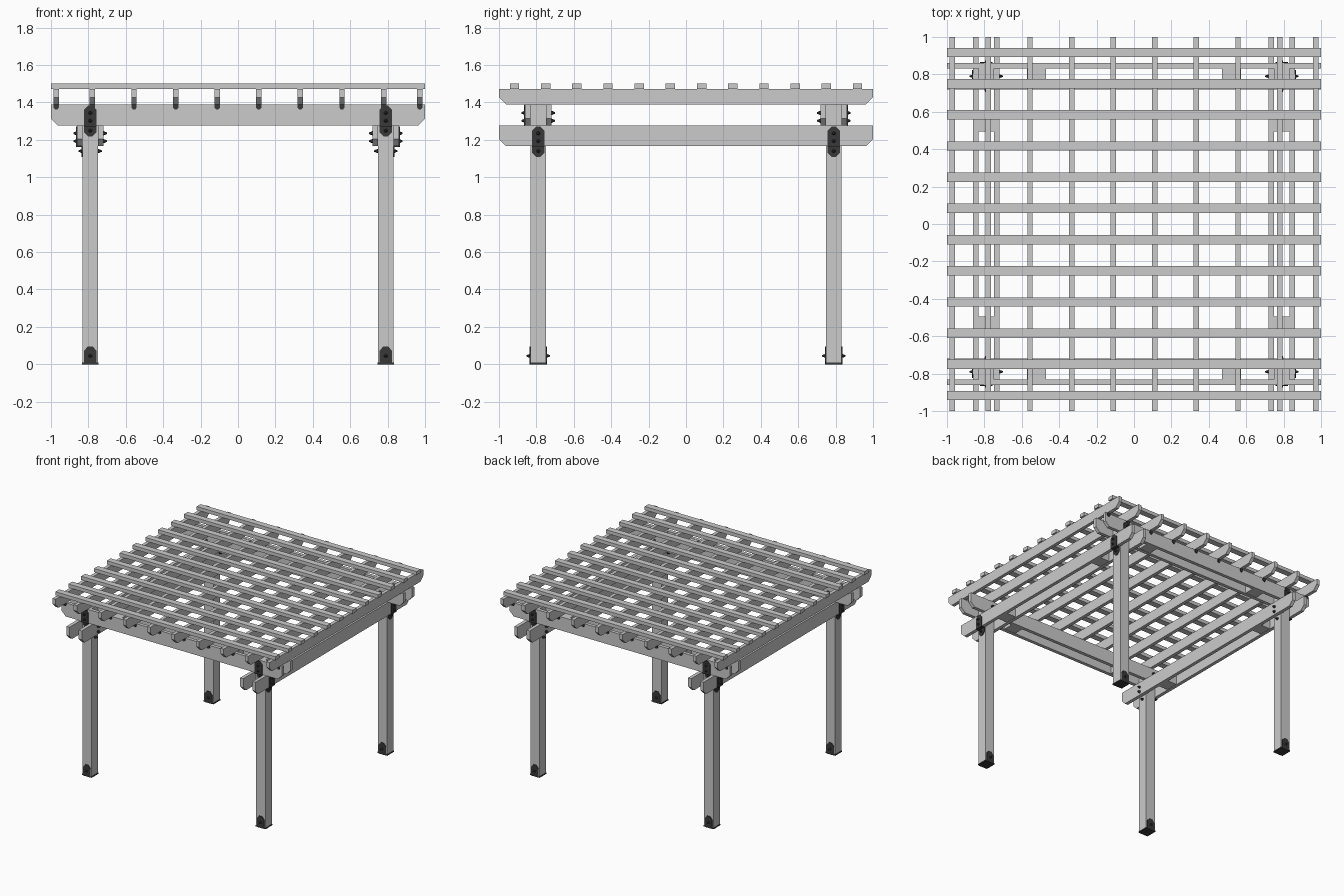
import bpy, bmesh, math
from mathutils import Matrix, Vector

if "Cube" in bpy.data.objects:
    bpy.data.objects.remove(bpy.data.objects["Cube"])

dark = bpy.data.materials.new("dark_metal")
dark.diffuse_color = (0.04, 0.04, 0.04, 1)
dark.use_nodes = True
dark.node_tree.nodes["Principled BSDF"].inputs["Base Color"].default_value = dark.diffuse_color


def finish(name, bm, mirror, mat):
    bmesh.ops.recalc_face_normals(bm, faces=bm.faces)
    me = bpy.data.meshes.new(name)
    bm.to_mesh(me)
    bm.free()
    ob = bpy.data.objects.new(name, me)
    bpy.context.collection.objects.link(ob)
    if mat:
        me.materials.append(mat)
    if any(mirror):
        m = ob.modifiers.new("mirror", 'MIRROR')
        m.use_axis = (mirror[0], mirror[1], False)
        m.use_mirror_merge = False
    return ob


def prism(name, pts, axis, a, b, mirror=(True, True), mat=None):
    """Extrude a (u, z) profile along x or y from a to b."""
    bm = bmesh.new()
    put = (lambda u, z, t: (t, u, z)) if axis == 'x' else (lambda u, z, t: (u, t, z))
    f = bm.faces.new([bm.verts.new(put(u, z, a)) for u, z in pts])
    ext = bmesh.ops.extrude_face_region(bm, geom=[f])
    verts = [v for v in ext['geom'] if isinstance(v, bmesh.types.BMVert)]
    bmesh.ops.translate(bm, vec=put(0, 0, b - a), verts=verts)
    return finish(name, bm, mirror, mat)


def rect(u0, u1, z0, z1):
    return [(u0, z0), (u1, z0), (u1, z1), (u0, z1)]


def timber(z0, z1, c):
    """Two-unit long board profile with lower corners cut off."""
    return [(-1 + c, z0), (1 - c, z0), (1, z0 + c), (1, z1), (-1, z1), (-1, z0 + c)]


def bolts(name, axis, places):
    """Tapered hexagonal bolt heads; places are (u, z, surface, direction)."""
    bm = bmesh.new()
    for u, z, s, d in places:
        n = Vector((d, 0, 0)) if axis == 'x' else Vector((0, d, 0))
        p = Vector((s, u, z)) if axis == 'x' else Vector((u, s, z))
        rot = n.to_track_quat('Z', 'Y').to_matrix().to_4x4()
        bmesh.ops.create_cone(bm, cap_ends=True, segments=6, radius1=0.012, radius2=0.004,
                              depth=0.02, matrix=Matrix.Translation(p + n * 0.01) @ rot)
    finish(name, bm, (True, True), dark)


P, H, T = 0.79, 0.042, 0.028          # post centre, half width, board thickness
LOW, MID, TOP, ROOF = 1.168, 1.277, 1.389, 1.473
IN, OUT = P - H - T, P + H + T        # faces of the doubled beams

# Posts
prism("post", rect(P - H, P + H, 0.008, TOP), 'x', P - H, P + H)

# Doubled beams: lower pair runs front to back, upper pair side to side
for label, a in (("inner", IN), ("outer", P + H)):
    prism("lower_beam_" + label, timber(LOW, MID, 0.036), 'x', a, a + T, (True, False))
    prism("upper_beam_" + label, timber(MID, TOP, 0.036), 'y', a, a + T, (False, True))

# Spacer blocks between the paired beams
prism("upper_spacer", rect(0.47, 0.573, MID + 0.002, TOP - 0.002), 'y', P - H, P + H)
prism("lower_spacer", rect(0.495, 0.6, LOW + 0.002, MID - 0.002), 'x', P - H, P + H)

# Rafters, each with a tie on the outer beam face
for i, x in enumerate((0.111, 0.333, 0.556, 0.779, 0.972)):
    prism(f"rafter_{i + 1}", timber(TOP, ROOF, 0.038), 'x', x - T / 2, x + T / 2, (True, False))
    tie = [(x - 0.014, TOP), (x - 0.014, 1.372), (x - 0.006, 1.362),
           (x + 0.006, 1.362), (x + 0.014, 1.372), (x + 0.014, TOP)]
    prism(f"rafter_tie_{i + 1}", tie, 'y', OUT, OUT + 0.006, mat=dark)

# Roof slats
for i in range(6):
    y = (i + 0.5) / 6
    prism(f"slat_{i + 1}", rect(y - 0.025, y + 0.025, ROOF, 1.502), 'x', -1, 1, (False, True))


# Beam brackets: stepped from the outer beam face down onto the post
def bracket(name, axis, z0, z1):
    w, c = 0.033, 0.022
    upper = [(P - w, z0), (P + w, z0), (P + w, z1 - 0.006 - c), (P + w - c, z1 - 0.006),
             (P - w + c, z1 - 0.006), (P - w, z1 - 0.006 - c)]
    zb = z0 - 0.06
    lower = [(P - w + c, zb), (P + w - c, zb), (P + w, zb + c), (P + w, z0),
             (P - w, z0), (P - w, zb + c)]
    prism(name + "_beam_plate", upper, axis, OUT, OUT + 0.005, mat=dark)
    prism(name + "_post_plate", lower, axis, P + H, P + H + 0.005, mat=dark)
    prism(name + "_step", rect(P - w, P + w, z0 - 0.005, z0), axis, P + H, OUT + 0.005, mat=dark)
    spots = []
    for z in (z0 + 0.025, z0 + 0.067):
        spots += [(P, z, OUT, 1), (P, z, IN, -1)]
    spots += [(P, z0 - 0.028, P + H, 1), (P, z0 - 0.028, P - H, -1)]
    bolts(name + "_bolts", axis, spots)


bracket("side_bracket", 'x', LOW, MID)
bracket("front_bracket", 'y', MID, TOP)

# Post feet: base plate, two upright plates and their bolts
prism("foot_base", rect(P - 0.045, P + 0.045, 0, 0.009), 'x', P - 0.045, P + 0.045, mat=dark)
plate = [(P - 0.033, 0), (P + 0.033, 0), (P + 0.033, 0.072), (P + 0.013, 0.096),
         (P - 0.013, 0.096), (P - 0.033, 0.072)]
prism("foot_plate_outer", plate, 'y', P + H, P + H + 0.005, mat=dark)
prism("foot_plate_inner", plate, 'y', P - H - 0.005, P - H, mat=dark)
bolts("foot_bolts", 'y', [(P, 0.045, P + H, 1), (P, 0.045, P - H, -1)])
